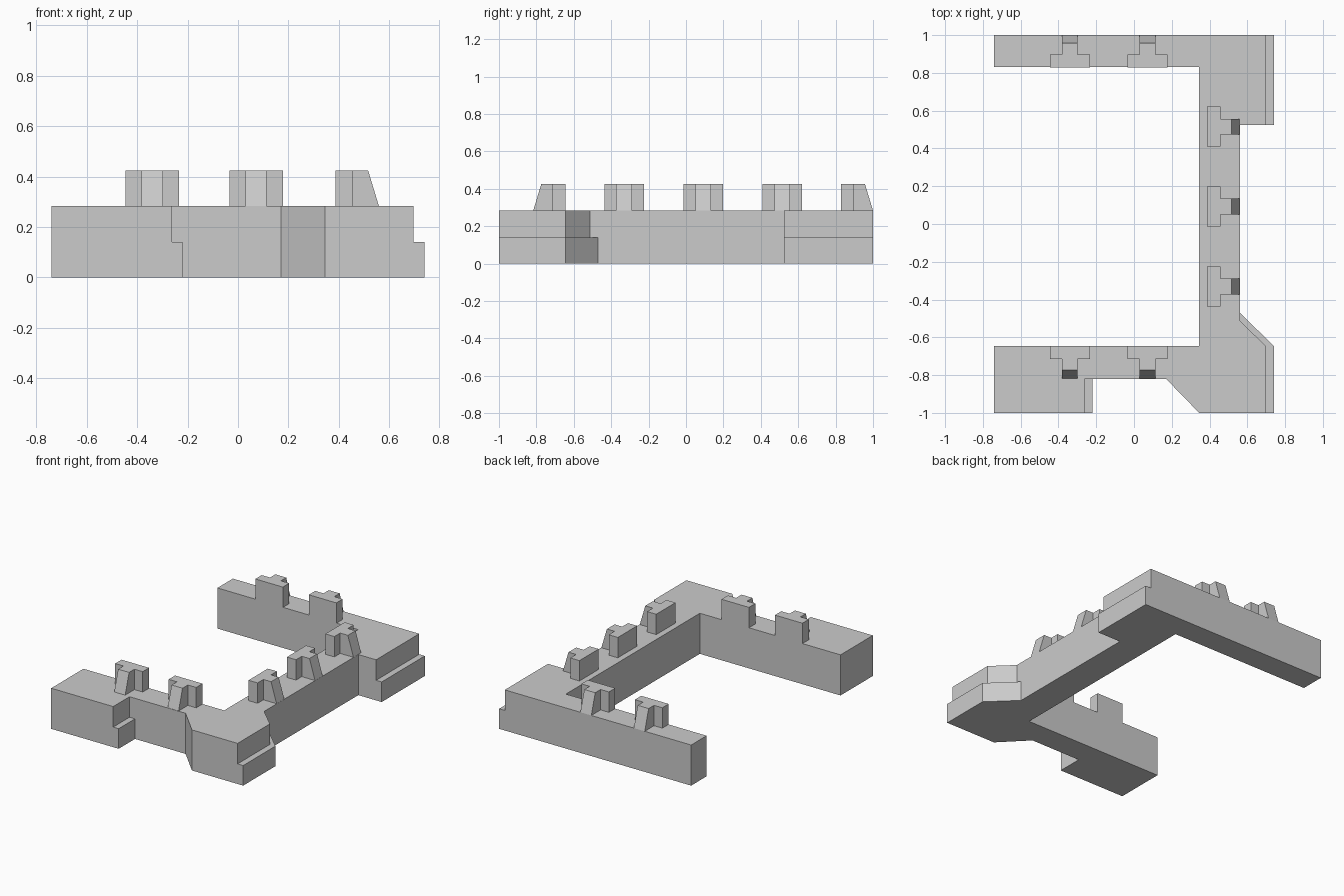
import bpy
import bmesh
from math import pi
from mathutils import Matrix

cube = bpy.data.objects.get("Cube")
if cube:
    bpy.data.objects.remove(cube, do_unlink=True)

stone = bpy.data.materials.new("stone_grey")
stone.use_nodes = True
GREY = (0.6, 0.6, 0.6, 1)
stone.diffuse_color = GREY
stone.node_tree.nodes["Principled BSDF"].inputs["Base Color"].default_value = GREY

STEP, WALK, TOP = 0.14, 0.283, 0.425   # ledge, wall walk and merlon heights


def finish(name, bm):
    bmesh.ops.recalc_face_normals(bm, faces=bm.faces)
    mesh = bpy.data.meshes.new(name)
    bm.to_mesh(mesh)
    bm.free()
    mesh.materials.append(stone)
    obj = bpy.data.objects.new(name, mesh)
    bpy.context.collection.objects.link(obj)
    return obj


def loft(bm, low, high, z0, z1):
    """Join two matching outlines; returns the bottom and top faces."""
    a = [bm.verts.new((x, y, z0)) for x, y in low]
    b = [bm.verts.new((x, y, z1)) for x, y in high]
    n = len(a)
    for i in range(n):
        j = (i + 1) % n
        bm.faces.new((a[i], a[j], b[j], b[i]))
    bm.faces.new(a[::-1])
    bm.faces.new(b)


def wall_plan(pier, side, notch):
    """U-shaped wall outline with corner piers on the left side."""
    return [(-0.74, -1), (pier, -1), (pier, -0.82), (0.17, -0.82),
            (0.345, -1), (side, -1), (side, -0.645), (0.56, notch),
            (0.56, 0.525), (side, 0.525), (side, 1), (-0.74, 1),
            (-0.74, 0.83), (0.345, 0.83), (0.345, -0.645), (-0.74, -0.645)]


# Wall: wider base course with a narrower course above it
for name, plan, z0, z1 in (
        ("wall_base", wall_plan(-0.22, 0.74, -0.47), 0, STEP),
        ("wall_upper", wall_plan(-0.262, 0.697, -0.512), STEP, WALK)):
    bm = bmesh.new()
    loft(bm, plan, plan, z0, z1)
    finish(name, bm)


def merlon(name, x, y, turn):
    """T-shaped merlon whose stem points along local -y and slopes outward."""
    def outline(reach):
        half = [(0.042, -reach), (0.042, -0.07), (0.106, -0.07), (0.106, 0)]
        return half + [(-px, py) for px, py in reversed(half)]
    bm = bmesh.new()
    loft(bm, outline(0.172), outline(0.129), WALK, TOP)
    bm.transform(Matrix.Translation((x, y, 0)) @ Matrix.Rotation(turn, 4, 'Z'))
    finish(name, bm)


# Merlons on the front, back and left wall walks
for i, x in enumerate((-0.34, 0.072), 1):
    merlon(f"front_merlon_{i}", x, -0.645, 0)
    merlon(f"back_merlon_{i}", x, 0.828, pi)
for i, y in enumerate((-0.331, 0.092, 0.515), 1):
    merlon(f"left_merlon_{i}", 0.387, y, pi / 2)
